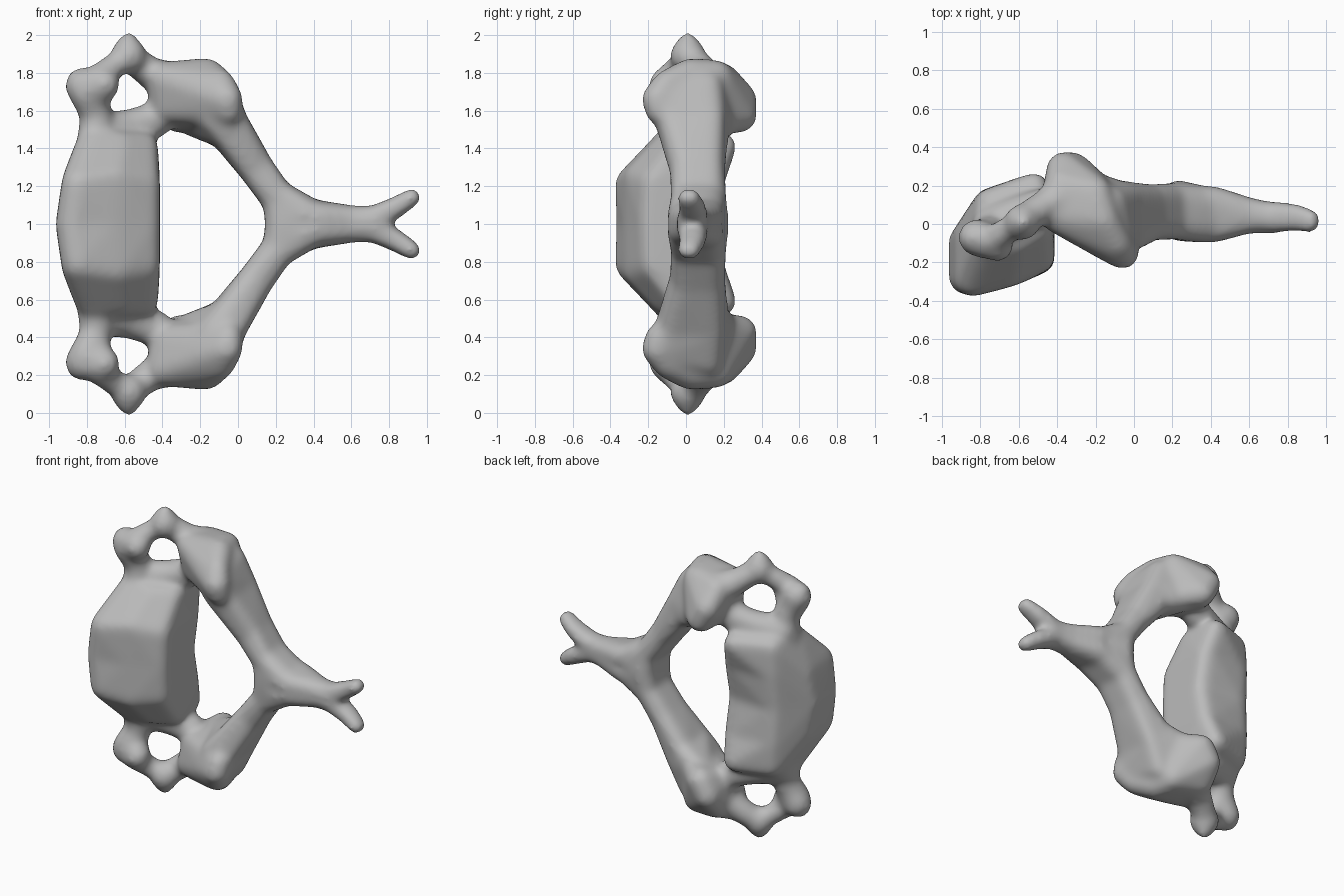
import bpy
import bmesh
from mathutils import Vector

cube = bpy.data.objects.get("Cube")
if cube:
    bpy.data.objects.remove(cube, do_unlink=True)

MID = Vector((0, 0, 1))  # height of the symmetry plane
bm = bmesh.new()
scratch = bpy.data.meshes.new("scratch")

# Directions of a unit ball, shared by every hull
template = bmesh.new()
bmesh.ops.create_icosphere(template, subdivisions=2, radius=1)
directions = [v.co.copy() for v in template.verts]
template.free()


def hull(nodes):
    """Skin a set of balls (x, y, offset from mid plane, radius; in hundredths), on both sides."""
    for side in (1, -1):
        part = bmesh.new()
        for x, y, h, r in nodes:
            for direction in directions:
                part.verts.new(MID + (Vector((x, y, side * h)) + direction * r) / 100)
        bmesh.ops.convex_hull(part, input=part.verts[:])
        loose = [v for v in part.verts if not v.link_faces]
        bmesh.ops.delete(part, geom=loose, context="VERTS")
        part.to_mesh(scratch)
        part.free()
        bm.from_mesh(scratch)


def chain(nodes):
    """Skin each neighbouring pair of balls along a path."""
    for pair in zip(nodes, nodes[1:]):
        hull(pair)


def strip(sections):
    """Skin each neighbouring pair of cross-sections."""
    for first, second in zip(sections, sections[1:]):
        hull(first + second)


# Body: thick block, waisted at the back, narrowing towards the ends
strip([[(-87, -27, 0, 10), (-88, -10, 0, 9), (-66, -24, 0, 9), (-49, -18, 0, 8),
        (-49, 8, 0, 8), (-76, 8, 0, 9)],
       [(-84, -28, 21, 10), (-85, -7, 20, 9), (-65, -24, 24, 9), (-49, -17, 22, 8),
        (-49, 13, 24, 8), (-75, 10, 24, 9)],
       [(-76, -8, 42, 10), (-74, 10, 41, 9), (-52, 19, 41, 8), (-50, -2, 41, 8),
        (-62, -9, 40, 9)]])

# Front column of the side process, ending in a blunt tubercle
chain([(-75, -4, 42, 11), (-75, -4, 58, 9), (-80, -8, 70, 10)])
hull([(-82, -7, 73, 10), (-71, -11, 74, 9), (-78, -5, 64, 8), (-84, -7, 76, 7)])

# Outer bar over the side hole, with its pointed tip
chain([(-74, -9, 77, 8), (-64, -2, 85, 7), (-57, 3, 88, 8), (-45, 10, 79, 9), (-38, 14, 76, 11)])
chain([(-58, 1, 89, 10), (-58, 1, 97, 5)])

# Pedicle and floor of the side hole, joining the body to the joint mass
chain([(-74, -1, 48, 11), (-58, 6, 51, 10), (-44, 10, 55, 10), (-36, 10, 64, 10)])

# Joint mass: broad slanted wedge from the back lobe to the front lobe
hull([(-37, 29, 66, 9), (-32, 29, 57, 9), (-38, 20, 76, 9), (-40, 4, 77, 9), (-38, 5, 61, 8),
      (-20, 16, 78, 9), (-16, 2, 79, 9), (-14, -9, 60, 7), (-9, -10, 74, 8),
      (-6, -15, 66, 9), (-5, -14, 60, 8), (-14, 12, 55, 9)])

# Lamina: flat strap, wide at the joint mass and narrow at the mid plane
strip([[(-14, -9, 56, 7), (-26, 20, 56, 9), (-7, -13, 67, 8), (-12, 12, 73, 8)],
       [(-6, -7, 48, 8), (-8, 15, 48, 8), (-2, -8, 55, 7), (-3, 14, 56, 7)],
       [(9, -1, 28, 8), (9, 13, 28, 8), (11, -1, 32, 7), (10, 13, 32, 7)],
       [(21, 0, 12, 8), (21, 14, 12, 8), (22, -1, 16, 7), (21, 13, 16, 7)],
       [(23, 0, 0, 9), (23, 14, 0, 9), (37, -1, 5, 9), (37, 11, 5, 9)]])

# Spinous process: tapering shaft that forks at the end
strip([[(24, 0, 9, 8), (24, 13, 9, 8)], [(42, -1, 3, 9), (42, 11, 4, 9)],
       [(60, 3, 2, 8), (60, 6, 2, 8)], [(74, 3, 2, 8)]])
strip([[(72, 2, 3, 7), (72, 5, 3, 7)], [(84, 2, 9, 6), (84, 5, 9, 6)],
       [(92, 0, 14, 5), (92, 3, 14, 5)]])

# Fuse every part into one smooth bone surface
mesh = bpy.data.meshes.new("vertebra")
bm.to_mesh(mesh)
bm.free()
bpy.data.meshes.remove(scratch)
bone = bpy.data.objects.new("vertebra", mesh)
bpy.context.collection.objects.link(bone)
bpy.context.view_layer.objects.active = bone
bone.select_set(True)

fuse = bone.modifiers.new("fuse", "REMESH")
fuse.mode = "VOXEL"
fuse.voxel_size = 0.016
soften = bone.modifiers.new("soften", "SMOOTH")
soften.factor = 0.5
soften.iterations = 28
for name in ("fuse", "soften"):
    bpy.ops.object.modifier_apply(modifier=name)
bpy.ops.object.shade_smooth()

# Plain bone grey
grey = bpy.data.materials.new("bone grey")
grey.use_nodes = True
colour = (0.5, 0.5, 0.5, 1)
grey.diffuse_color = colour
grey.node_tree.nodes["Principled BSDF"].inputs["Base Color"].default_value = colour
bone.data.materials.clear()
bone.data.materials.append(grey)
